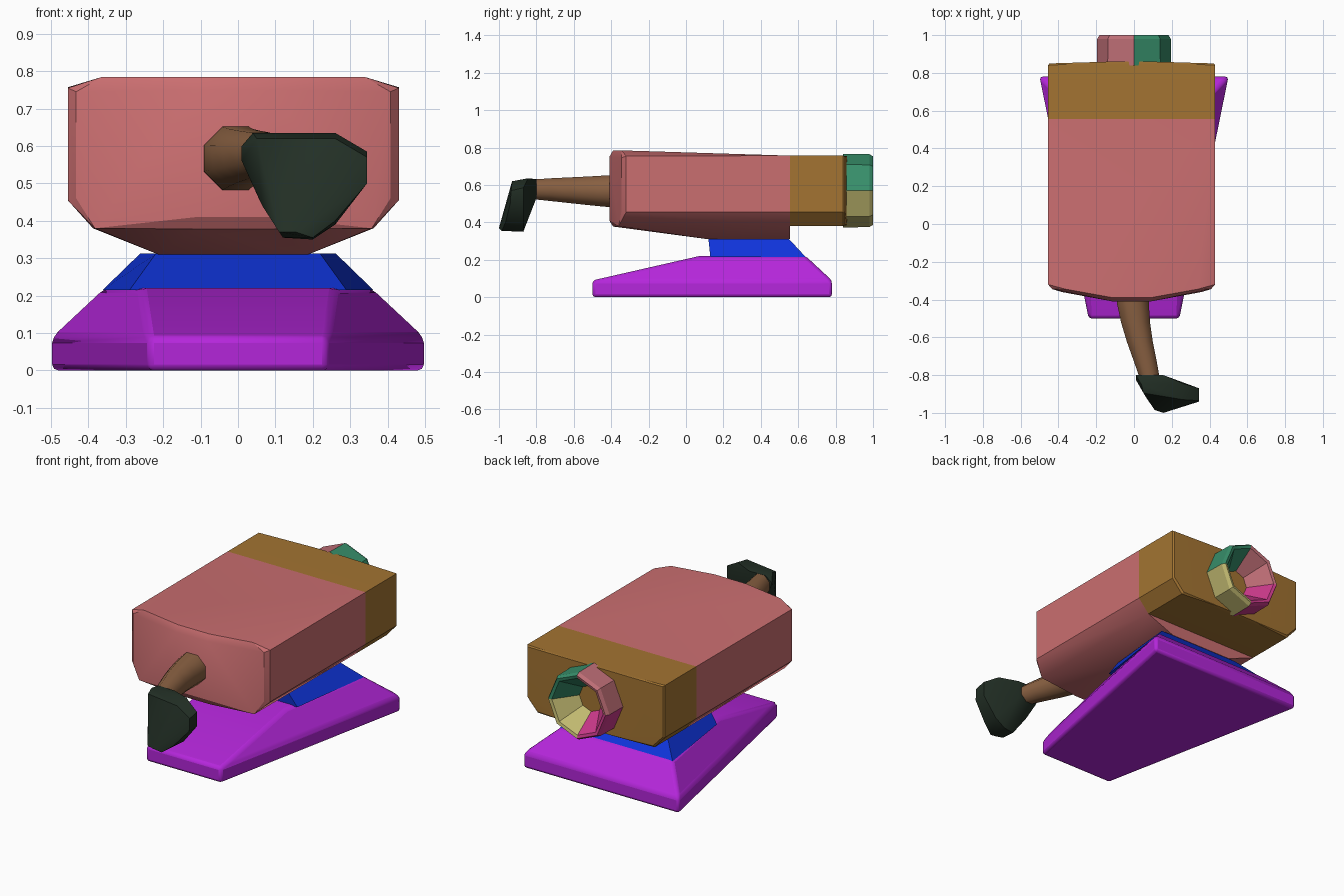
import bpy, bmesh, math
from mathutils import Vector

cube = bpy.data.objects.get("Cube")
if cube:
    bpy.data.objects.remove(cube, do_unlink=True)


def material(name, *rgb):
    lin = [((c / 255 + 0.055) / 1.055) ** 2.4 if c > 10 else c / 255 / 12.92 for c in rgb]
    m = bpy.data.materials.new(name)
    m.use_nodes = True
    m.diffuse_color = (*lin, 1)
    m.node_tree.nodes["Principled BSDF"].inputs["Base Color"].default_value = (*lin, 1)
    return m


PURPLE = material("purple", 180, 38, 218)
BLUE = material("blue", 15, 52, 218)
PINK = material("salmon pink", 202, 110, 112)
ORANGE = material("ochre", 163, 116, 50)
BROWN = material("brown", 138, 97, 66)
DARK = material("dark green", 35, 48, 38)
GREEN = material("sea green", 55, 142, 106)
YELLOW = material("straw yellow", 192, 184, 112)
MAGENTA = material("magenta", 205, 58, 140)
ROSE = material("dusty rose", 190, 110, 118)


def finish(name, bm, mats, angle=25, bevel=0):
    bmesh.ops.recalc_face_normals(bm, faces=bm.faces[:])
    me = bpy.data.meshes.new(name)
    bm.to_mesh(me)
    bm.free()
    ob = bpy.data.objects.new(name, me)
    bpy.context.collection.objects.link(ob)
    for m in mats:
        me.materials.append(m)
    if bevel:
        mod = ob.modifiers.new("soft_edges", "BEVEL")
        mod.width, mod.segments = bevel, 2
    bpy.ops.object.select_all(action="DESELECT")
    ob.select_set(True)
    bpy.context.view_layer.objects.active = ob
    bpy.ops.object.shade_smooth_by_angle(angle=math.radians(angle))
    return ob


def hull(name, points, mat, angle=25):
    """Convex solid around a few corner points."""
    bm = bmesh.new()
    for p in points:
        bm.verts.new(p)
    bmesh.ops.convex_hull(bm, input=bm.verts[:])
    bmesh.ops.delete(bm, geom=[v for v in bm.verts if not v.link_faces], context="VERTS")
    bmesh.ops.dissolve_limit(bm, angle_limit=0.02, verts=bm.verts[:], edges=bm.edges[:])
    return finish(name, bm, [mat], angle)


def loft(name, rings, mats, angle=25, bevel=0, rule=None, cap=True):
    """Skin a list of rings with equal point counts; rule(centre) picks a material."""
    bm = bmesh.new()
    vs = [[bm.verts.new(p) for p in r] for r in rings]
    n = len(vs[0])
    for a, b in zip(vs, vs[1:]):
        for i in range(n):
            j = (i + 1) % n
            bm.faces.new((a[i], a[j], b[j], b[i]))
    if cap:
        bm.faces.new(vs[0])
        bm.faces.new(vs[-1])
    if rule:
        for f in bm.faces:
            f.material_index = rule(f.calc_center_median())
    return finish(name, bm, mats, angle, bevel)


def trapezoid(z, xf, yf, xb, yb):
    return [(-xf, yf, z), (xf, yf, z), (xb, yb, z), (-xb, yb, z)]


# Wedge-shaped base and the pedestal on top of it
loft("base", [trapezoid(0, .24, -.5, .5, .78),
              trapezoid(.09, .24, -.5, .5, .78),
              trapezoid(.22, .26, .07, .36, .64)], [PURPLE], bevel=.016)
loft("pedestal", [trapezoid(.215, .29, .13, .362, .64),
                  trapezoid(.312, .22, .12, .262, .55)], [BLUE])

# Body: front shell with a keel underneath, then the rear block
CX = -0.0125


def both_sides(points):
    return [(CX + s * x, y, z) for x, y, z in points for s in (-1, 1)]


hull("body_front", both_sides([
    (.10, -.41, .75), (.10, -.41, .41), (.10, -.39, .785), (.10, -.39, .378),
    (.35, -.345, .785), (.42, -.345, .745), (.42, -.345, .46), (.37, -.36, .38),
    (.4425, -.32, .755), (.4425, -.32, .455), (.36, -.1, .78),
    (.4425, .555, .757), (.4425, .555, .455), (.375, .555, .38),
    (.20, .12, .31), (.20, .555, .31)]), PINK)
hull("body_rear", both_sides([
    (.4425, .555, .757), (.4425, .555, .455), (.375, .555, .38),
    (.4425, .84, .757), (.4425, .84, .455), (.375, .84, .38),
    (.435, .85, .75), (.435, .85, .46), (.37, .85, .39),
    (.10, .86, .755), (.10, .86, .385)]), ORANGE)


# Hollow octagonal knob at the rear, one colour per quarter
def octagon(r, y):
    return [(r * math.cos(k * math.pi / 4), y, .57 + r * math.sin(k * math.pi / 4))
            for k in range(8)]


def quarter(c):
    return (0 if c.x > 0 else 1) + (0 if c.z > .57 else 2)


loft("rear_knob", [octagon(.197, .84), octagon(.195, .98), octagon(.183, 1.0),
                   octagon(.165, .995), octagon(.075, .868)],
     [GREEN, ROSE, YELLOW, MAGENTA], rule=quarter, cap=False)
hull("knob_floor", octagon(.08, .869) + octagon(.08, .85), ORANGE)

# Tapering, curved arm at the front
path = [(-.38, -.008, .567, .088), (-.42, -.006, .567, .087), (-.52, .008, .569, .079),
        (-.62, .030, .572, .071), (-.72, .058, .575, .063), (-.82, .084, .577, .054)]
rings = []
for y, cx, cz, r in path:
    rings.append([(cx + 1.05 * r * math.cos(a), y, cz + 1.05 * r * math.sin(a))
                  for a in [(k + .5) * math.pi / 4 for k in range(8)]])
loft("front_arm", rings, [BROWN], angle=50)

# Faceted foot hanging from the end of the arm
hull("foot", [
    (.01, -.80, .60), (.155, -.80, .63), (.155, -.80, .53), (.03, -.80, .53), (.05, -.80, .632),
    (.01, -.825, .56), (.04, -.85, .635), (.05, -.895, .62),
    (.26, -.845, .635), (.26, -.93, .62), (.345, -.87, .585), (.345, -.935, .57),
    (.345, -.87, .50), (.345, -.94, .50), (.18, -.83, .48), (.06, -.85, .45), (.065, -.92, .44),
    (.12, -.89, .355), (.20, -.87, .35), (.26, -.87, .39),
    (.11, -.985, .37), (.155, -1.0, .37), (.20, -.985, .355), (.26, -.965, .40)], DARK, angle=40)
